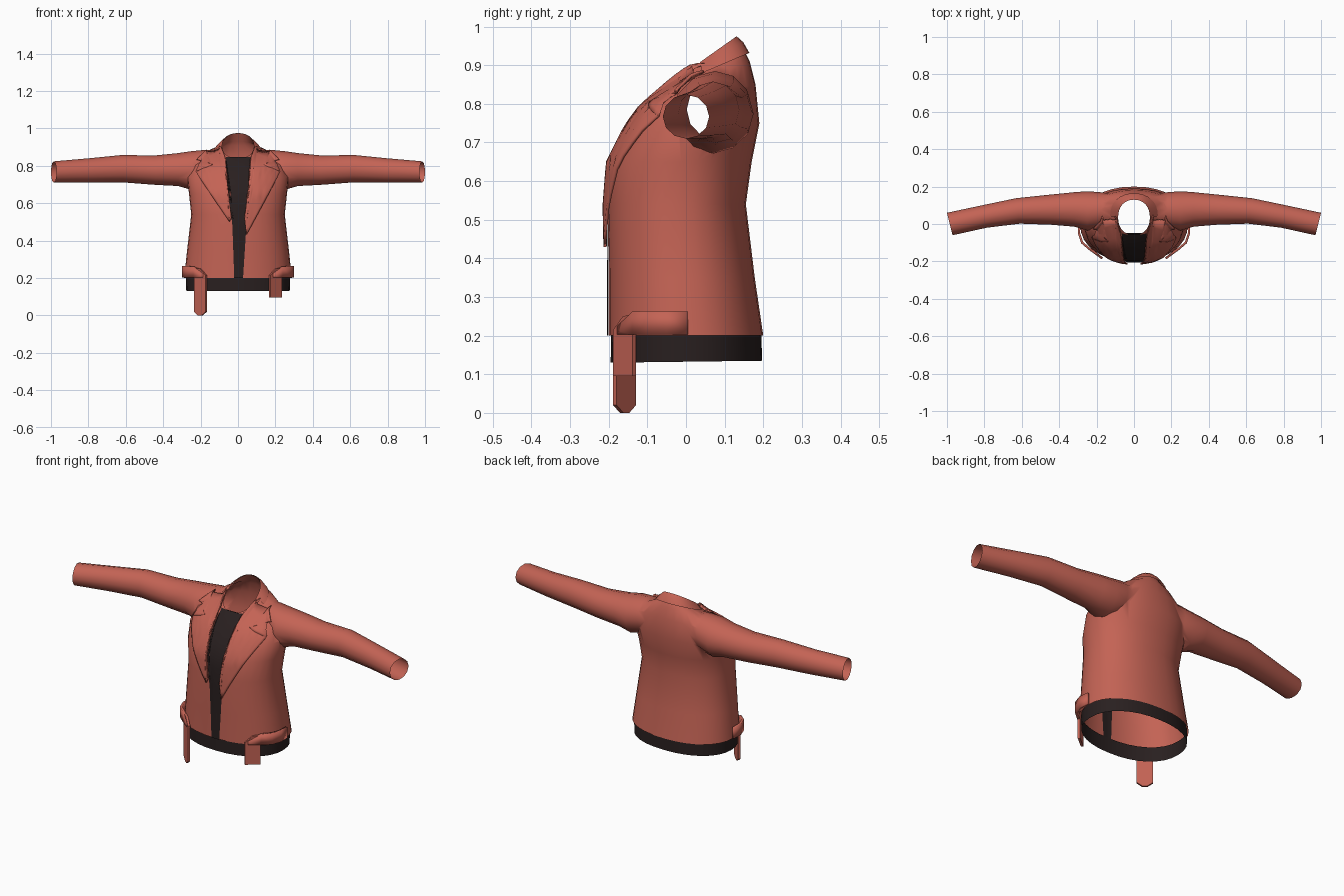
import bpy, bmesh, math
from mathutils import Vector
from mathutils.bvhtree import BVHTree

cube = bpy.data.objects.get("Cube")
if cube:
    bpy.data.objects.remove(cube, do_unlink=True)


def material(name, rgb):
    m = bpy.data.materials.new(name)
    m.use_nodes = True
    m.diffuse_color = (*rgb, 1)
    m.node_tree.nodes["Principled BSDF"].inputs["Base Color"].default_value = (*rgb, 1)
    return m


RED = material("brick red cloth", (0.55, 0.125, 0.09))
DARK = material("near black cloth", (0.022, 0.014, 0.014))


def finish(name, bm, *mats):
    bmesh.ops.recalc_face_normals(bm, faces=bm.faces)
    me = bpy.data.meshes.new(name)
    bm.to_mesh(me)
    bm.free()
    for m in mats:
        me.materials.append(m)
    ob = bpy.data.objects.new(name, me)
    bpy.context.collection.objects.link(ob)
    return ob


def smooth(ob, degrees=45):
    bpy.ops.object.select_all(action="DESELECT")
    ob.select_set(True)
    bpy.context.view_layer.objects.active = ob
    bpy.ops.object.shade_smooth_by_angle(angle=math.radians(degrees))


def loft(rings, closed=True, caps=False):
    """Skin a list of point rings; caps get material index 1."""
    bm = bmesh.new()
    rows = [[bm.verts.new(p) for p in ring] for ring in rings]
    n = len(rows[0])
    for a, b in zip(rows, rows[1:]):
        for i in range(n if closed else n - 1):
            j = (i + 1) % n
            bm.faces.new((a[i], a[j], b[j], b[i]))
    if caps:
        for row in (rows[0], rows[-1]):
            bm.faces.new(row).material_index = 1
    return bm


def signed_pow(v, e):
    return math.copysign(abs(v) ** e, v)


def torso_ring(zf, zb, w, yf, yb, n=32):
    """Rounded oval that tilts from its front height to its back height."""
    pts = []
    for i in range(n):
        a = math.tau * i / n
        x = w * signed_pow(math.sin(a), 0.91)
        t = (1 - signed_pow(math.cos(a), 0.91)) / 2
        pts.append((x, yf + (yb - yf) * t, zf + (zb - zf) * t))
    return pts


def sleeve_ring(side, x, y, z, ry, rz, tilt, n=12):
    pts = []
    for i in range(n):
        a = math.tau * i / n
        dy = ry * math.cos(a)
        pts.append((side * (x + tilt * dy), y + dy, z + rz * math.sin(a)))
    return pts


# Torso: front height, back height, half width, front y, back y
TORSO = [(.2, .2, .288, -.2, .2), (.35, .35, .272, -.2, .178),
         (.54, .54, .25, -.203, .155), (.65, .65, .262, -.195, .17),
         (.73, .75, .272, -.155, .19), (.785, .85, .24, -.115, .18),
         (.81, .91, .17, -.09, .165), (.825, .93, .115, -.075, .155),
         (.84, .972, .085, -.06, .13)]
jacket = finish("jacket_body", loft([torso_ring(*r) for r in TORSO], caps=True), RED, DARK)

# Sleeves: x, y, z, depth radius, height radius, tilt
SLEEVE = [(.1, .08, .8, .08, .085, 0), (.18, .075, .79, .095, .095, 0),
          (.25, .07, .775, .105, .103, 0), (.32, .078, .78, .092, .088, 0),
          (.45, .076, .777, .08, .078, .1), (.62, .07, .785, .068, .073, .15),
          (.8, .04, .775, .06, .065, .2), (.985, 0, .767, .06, .057, .25)]
helpers = []
for side in (1, -1):
    arm = finish("sleeve_shape", loft([sleeve_ring(side, *r) for r in SLEEVE], caps=True), RED, DARK)
    arm.hide_render = True
    mod = jacket.modifiers.new("join_sleeve", "BOOLEAN")
    mod.operation, mod.solver, mod.object = "UNION", "EXACT", arm
    helpers.append(arm)
deps = bpy.context.evaluated_depsgraph_get()
joined = bpy.data.meshes.new_from_object(jacket.evaluated_get(deps))
jacket.modifiers.clear()
for h in helpers:
    bpy.data.objects.remove(h, do_unlink=True)

# Open the neck, hem and cuffs
bm = bmesh.new()
bm.from_mesh(joined)
tree = BVHTree.FromBMesh(bm)
caps = [f for f in bm.faces if f.material_index == 1]
bmesh.ops.delete(bm, geom=caps, context="FACES")
bm.to_mesh(joined)
bm.free()
jacket.data = joined
smooth(jacket, 50)


def fitted_plate(name, outline, offset, mat, thick=0):
    """Drape a flat front outline over the jacket."""
    bm = bmesh.new()
    bm.faces.new([bm.verts.new((x, -1, z)) for x, z in outline])
    bmesh.ops.triangulate(bm, faces=bm.faces)
    bmesh.ops.subdivide_edges(bm, edges=bm.edges, cuts=9, use_grid_fill=True)
    for v in bm.verts:
        hit = tree.ray_cast(v.co, Vector((0, 1, 0)))[0]
        if hit is None or hit.y > 0.06:
            hit = tree.find_nearest(Vector((v.co.x, 0.02, v.co.z)))[0]
        v.co = hit + Vector((0, -offset, offset * 0.4 if v.co.z > 0.75 else 0))
    ob = finish(name, bm, mat)
    if thick:
        sol = ob.modifiers.new("thickness", "SOLIDIFY")
        sol.thickness, sol.offset = thick, 0
    smooth(ob)


# Dark shirt strip in the front opening, seen outside and inside
OPENING = [(-.02, .2), (.027, .2), (.03, .48), (.055, .72), (.068, .845),
           (-.065, .845), (-.058, .72), (-.03, .48)]
fitted_plate("shirt_front", OPENING, .004, DARK)
fitted_plate("shirt_front_inside", OPENING, -.004, DARK)

# Notched lapels with collar tips
for side, name, low in ((1, "left_lapel", .43), (-1, "right_lapel", .5)):
    shape = [(.045, low), (.035, .52), (.058, .72), (.07, .845), (.088, .895), (.11, .905),
             (.17, .88), (.22, .83), (.135, .8), (.225, .765)]
    fitted_plate(name, [(side * x, z) for x, z in shape], .011, RED, .008)

# Turned-down collar around the back of the neck
fall = [(.84, .975, .086, -.06, .131), (.835, .96, .105, -.07, .148),
        (.828, .932, .128, -.08, .164)]
smooth(finish("back_collar", loft([torso_ring(*r)[8:25] for r in fall], closed=False), RED))

# Dark hem band
hem = [(.13, .135, .277, -.195, .197), (.21, .21, .279, -.194, .195)]
smooth(finish("hem_band", loft([torso_ring(*r) for r in hem]), DARK))

# Waist tabs with hanging straps
for side, name, bottom, tip in ((1, "left", .095, 0), (-1, "right", .02, .02)):
    path = [(.292, .005), (.294, -.05), (.277, -.1), (.236, -.135), (.17, -.183)]
    tops = [.262, .264, .264, .262, .215]
    low = [(side * x, y, .203) for x, y in path]
    high = [(side * x, y, z) for (x, y), z in zip(path, tops)]
    tab = finish(name + "_waist_tab", loft([low, high], closed=False), RED)

    bm = bmesh.new()
    a, b = Vector((.232, -.134)), Vector((.17, -.184))
    mid = (a + b) / 2
    edge = [(a, .255), (a, bottom), (a.lerp(b, .35), bottom - tip),
            (a.lerp(b, .65), bottom - tip), (b, bottom), (b, .215), (mid, .25)]
    bm.faces.new([bm.verts.new((side * p.x, p.y, z)) for p, z in edge])
    strap = finish(name + "_hanging_strap", bm, RED)
    for ob in (tab, strap):
        sol = ob.modifiers.new("thickness", "SOLIDIFY")
        sol.thickness, sol.offset = .012, 0
    smooth(tab, 30)
